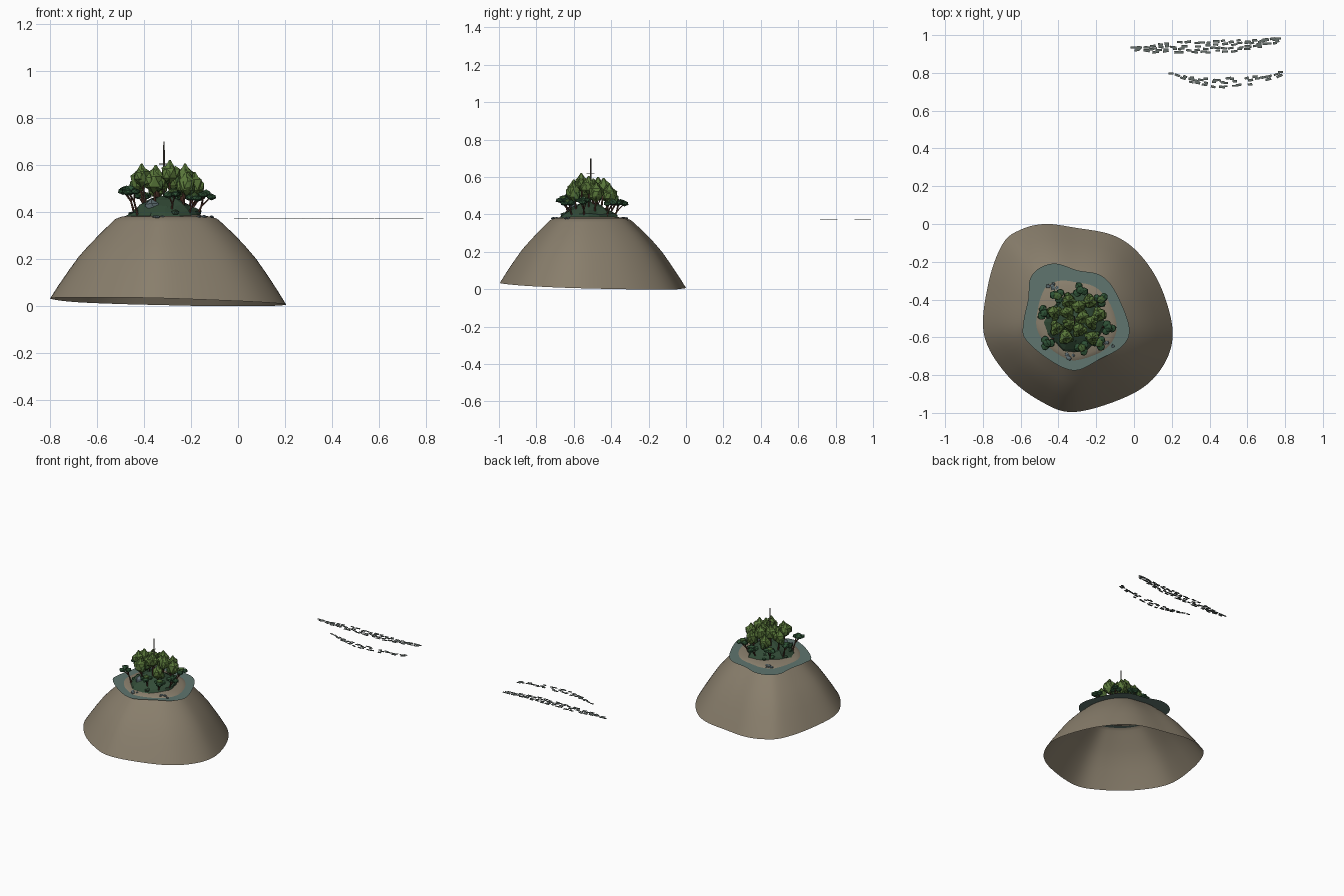
import bpy, bmesh, math, random
from mathutils import Vector, Matrix

random.seed(4)
if "Cube" in bpy.data.objects:
    bpy.data.objects.remove(bpy.data.objects["Cube"], do_unlink=True)


def material(name, *rgb):
    m = bpy.data.materials.new(name)
    m.use_nodes = True
    m.diffuse_color = (*rgb, 1)
    bsdf = m.node_tree.nodes["Principled BSDF"]
    bsdf.inputs["Base Color"].default_value = (*rgb, 1)
    bsdf.inputs["Roughness"].default_value = 0.9
    return m


SAND = material("sandy brown", 0.25, 0.21, 0.15)
WATER = material("shallow teal", 0.115, 0.178, 0.156)
SCRUB = material("scrub green", 0.032, 0.07, 0.038)
LEAF = material("bright leaf green", 0.1, 0.185, 0.042)
LEAF_MID = material("mid leaf green", 0.06, 0.13, 0.035)
LEAF_DARK = material("dark leaf green", 0.027, 0.082, 0.036)
BARK = material("bark brown", 0.1, 0.045, 0.03)
ROCK = material("blue grey rock", 0.115, 0.16, 0.175)
REEF = material("reef grey", 0.125, 0.15, 0.14)
METAL = material("mast grey", 0.09, 0.08, 0.065)

CENTER = Vector((-0.31, -0.52, 0))
SEA = 0.372


def finish(name, bm, *mats, smooth=False):
    me = bpy.data.meshes.new(name)
    bm.to_mesh(me)
    bm.free()
    for m in mats:
        me.materials.append(m)
    for p in me.polygons:
        p.use_smooth = smooth
    ob = bpy.data.objects.new(name, me)
    bpy.context.collection.objects.link(ob)


def closed_spline(pts, steps=8):
    """Smooth closed outline through the points."""
    pts = [Vector((x, y, 0)) for x, y in pts]
    out, n = [], len(pts)
    for i in range(n):
        a, b, c, d = (pts[(i + k) % n] for k in (-1, 0, 1, 2))
        for s in range(steps):
            t = s / steps
            out.append(0.5 * (2 * b + (c - a) * t + (2 * a - 5 * b + 4 * c - d) * t**2
                              + (3 * b - a - 3 * c + d) * t**3))
    return out


def loft(bm, rings, cap=False):
    loops = [[bm.verts.new(p) for p in r] for r in rings]
    for lo, hi in zip(loops, loops[1:]):
        for i in range(len(lo)):
            j = (i + 1) % len(lo)
            bm.faces.new((lo[i], lo[j], hi[j], hi[i]))
    if cap:
        bm.faces.new(loops[-1])


def blob(bm, at, size, index=0, rough=0.13):
    """Faceted lump used for foliage and rocks."""
    mat = (Matrix.Translation(at) @ Matrix.Rotation(random.uniform(0, 6.28), 4, 'Z')
           @ Matrix.Diagonal((*size, 1)))
    verts = bmesh.ops.create_icosphere(bm, subdivisions=1, radius=1)["verts"]
    for v in verts:
        v.co = mat @ (v.co * (1 + random.uniform(-rough, rough)))
    for f in {f for v in verts for f in v.link_faces}:
        f.material_index = index


def limb(bm, a, b, r1, r2, index=0, sides=6):
    a, b = Vector(a), Vector(b)
    d = b - a
    mat = Matrix.Translation((a + b) / 2) @ d.to_track_quat('Z', 'Y').to_matrix().to_4x4()
    verts = bmesh.ops.create_cone(bm, cap_ends=True, segments=sides, radius1=r1, radius2=r2,
                                  depth=d.length, matrix=mat)["verts"]
    for f in {f for v in verts for f in v.link_faces}:
        f.material_index = index


# Island slope: open underneath, slightly tilted lower rim
shore = [(-.47, .0), (-.6, -.03), (-.695, -.105), (-.77, -.31), (-.795, -.58), (-.68, -.79),
         (-.5, -.935), (-.31, -.995), (-.01, -.9), (.145, -.765), (.205, -.58), (.145, -.34),
         (.03, -.16), (-.11, -.06), (-.31, -.02)]
outline = closed_spline(shore)
profile = [(1, 0), (.93, .06), (.84, .132), (.75, .2), (.66, .255), (.58, .3), (.51, .334),
           (.46, .358), (.43, .371), (.38, .38), (.3, .386), (.18, .392), (.02, .395)]
rings = []
for k, z in profile:
    ring = []
    for p in outline:
        q = CENTER + (p - CENTER) * k
        tilt = max(0, .018 - .028 * (p.x + .31) - .03 * (p.y + .5))
        q.z = z + tilt * max(0, 1 - z / .3)
        ring.append(q)
    rings.append(ring)
bm = bmesh.new()
loft(bm, rings, cap=True)
finish("island_slope", bm, SAND, smooth=True)

# Flat sheet of shallow water around the beach
lagoon = closed_spline([(-.41, -.21), (-.495, -.23), (-.55, -.29), (-.56, -.395), (-.585, -.52),
                        (-.575, -.61), (-.44, -.725), (-.31, -.775), (-.18, -.715), (-.06, -.645),
                        (-.025, -.545), (-.10, -.355), (-.18, -.27), (-.30, -.245)])
bm = bmesh.new()
loft(bm, [[CENTER + (p - CENTER) * k + Vector((0, 0, SEA)) for p in lagoon] for k in (1, .66)])
finish("shallow_water", bm, WATER)

# Overgrown mound
bm = bmesh.new()
mound = []
for r, z in ((.16, .38), (.145, .402), (.11, .428), (.065, .452), (.02, .465)):
    mound.append([CENTER + Vector((math.cos(a) * s, math.sin(a) * s, z + random.uniform(-.006, .006)))
                  for a in (i * math.tau / 16 for i in range(16))
                  for s in [r * random.uniform(.88, 1.08)]])
loft(bm, mound, cap=True)
finish("scrub_mound", bm, SCRUB)

# Undergrowth scattered over the mound
bm = bmesh.new()
for i in range(26):
    a, r = random.uniform(0, math.tau), .155 * math.sqrt(random.random())
    s = random.uniform(.01, .02)
    at = CENTER + Vector((math.cos(a) * r, math.sin(a) * r, .46 - .45 * r))
    blob(bm, at, (s, s, s * .7), i % 2)
finish("undergrowth", bm, SCRUB, LEAF_DARK)

# Tall trees with pointed crowns: x, y, crown height
tall = [(-.41, -.55, .55), (-.35, -.47, .545), (-.29, -.56, .565), (-.225, -.52, .55),
        (-.185, -.48, .515), (-.29, -.44, .54), (-.36, -.6, .53), (-.22, -.6, .515),
        (-.345, -.405, .5), (-.42, -.47, .53), (-.235, -.41, .505), (-.34, -.53, .53),
        (-.27, -.495, .535)]
for i, (x, y, z) in enumerate(tall):
    bm = bmesh.new()
    root = CENTER.lerp(Vector((x, y, 0)), .8)
    limb(bm, (root.x, root.y, .4), (x, y, z), .006, .004)
    blob(bm, (x, y, z), (.038, .038, .048), 1)
    for k in range(3):
        a = k * 2.1 + i
        blob(bm, (x + .024 * math.cos(a), y + .024 * math.sin(a), z - .016 + .01 * k),
             (.022, .022, .03), 1 if k else 2)
    limb(bm, (x, y, z + .022), (x, y, z + .056), .026, .004, 1)
    finish(f"tall_tree_{i + 1}", bm, BARK, LEAF, LEAF_MID)

# Spreading trees leaning out over the beach
low = [(-.46, -.63, .485), (-.275, -.655, .475), (-.135, -.55, .465), (-.185, -.63, .455),
       (-.475, -.47, .485), (-.405, -.38, .46), (-.285, -.35, .455), (-.175, -.4, .46)]
for i, (x, y, z) in enumerate(low):
    bm = bmesh.new()
    root = CENTER.lerp(Vector((x, y, 0)), .78)
    bend = CENTER.lerp(Vector((x, y, 0)), .88)
    mid = (bend.x, bend.y, z - .04)
    limb(bm, (root.x, root.y, .385), mid, .006, .004)
    for k in range(3):
        a = k * math.tau / 3 + i
        tip = (x + .021 * math.cos(a), y + .021 * math.sin(a), z + random.uniform(-.004, .012))
        limb(bm, mid, tip, .004, .002, 0, 5)
        blob(bm, tip, (.024, .024, .015), 1)
    blob(bm, (x, y, z + .014), (.024, .024, .015), 2 if i % 2 else 1)
    finish(f"spreading_tree_{i + 1}", bm, BARK, LEAF_DARK, LEAF_MID)

# Rocks on the beach and a crag on the mound
bm = bmesh.new()
for x, y, count in ((-.425, -.33, 8), (-.35, -.7, 5), (-.14, -.635, 4)):
    for k in range(count):
        s = random.uniform(.009, .016)
        blob(bm, (x + random.uniform(-.032, .032), y + random.uniform(-.018, .018), .38),
             (s, s * .8, s * .5), 0, .2)
blob(bm, (-.37, -.6, .42), (.04, .03, .035), 0, .2)
finish("rocks", bm, ROCK)

# Lookout mast with short cross arms
bm = bmesh.new()
limb(bm, (-.315, -.51, .42), (-.315, -.51, .70), .0055, .0035)
for k, z in enumerate((.605, .62)):
    a = k * 1.57
    d = Vector((math.cos(a), math.sin(a), 0)) * .022
    p = Vector((-.315, -.51, z))
    limb(bm, p - d, p + d, .002, .002, 0, 4)
finish("mast", bm, METAL)


def slab(bm, x, y, turn, length, width):
    bmesh.ops.create_cube(bm, size=1, matrix=Matrix.Translation((x, y, SEA)) @ Matrix.Rotation(turn, 4, 'Z')
                          @ Matrix.Diagonal((length, width, .002, 1)))


# Two broken lines of flat reef stones at sea level
def reef(name, x0, x1, line, width, rows):
    bm = bmesh.new()
    count = int((x1 - x0) / .036)
    for i in range(count):
        t = (i + .5) / count
        spread = width * (.3 + .7 * math.sin(math.pi * t))
        for r in range(rows):
            if random.random() < .1:
                continue
            x = x0 + (x1 - x0) * t + random.uniform(-.015, .015)
            y = line(x) + spread * (r / (rows - 1) - .5) + random.uniform(-.006, .006)
            slope = (line(x + .01) - line(x - .01)) * 50
            slab(bm, x, y, slope + random.uniform(-.15, .15),
                 random.uniform(.02, .036), random.uniform(.01, .014))
    for x in (x0 - .015, x1):
        slab(bm, x, line(x) + .01, 0, .026, .011)
    finish(name, bm, REEF)


reef("outer_reef", .01, .765, lambda x: .925 + .03 * x + .18 * max(0, x - .4) ** 2, .055, 4)
reef("inner_reef", .21, .775, lambda x: .748 + .5 * (x - .47) ** 2, .036, 3)
